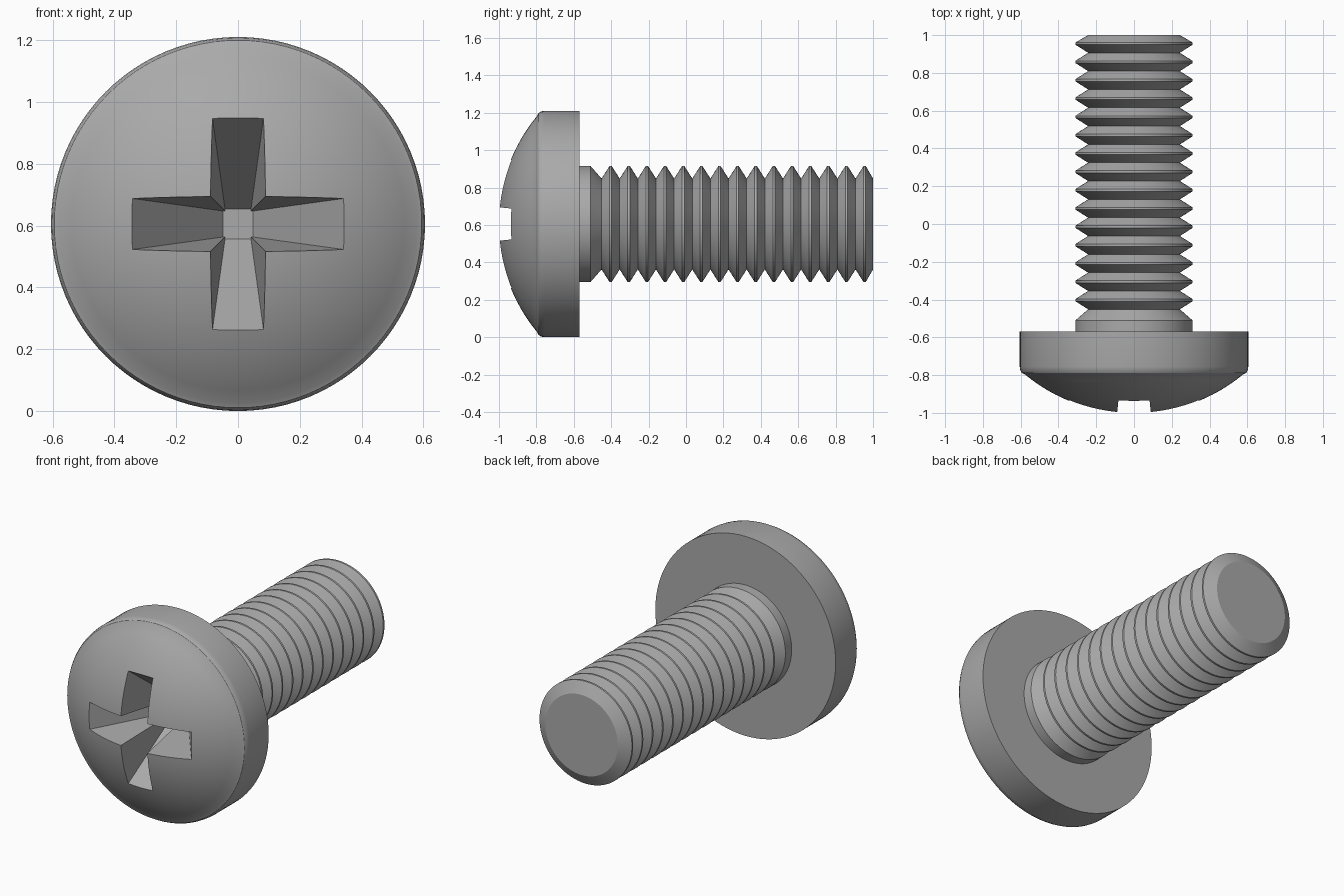
import bpy, bmesh, math
from mathutils import Matrix, Vector

if "Cube" in bpy.data.objects:
    bpy.data.objects.remove(bpy.data.objects["Cube"])

AXIS_Z = 0.605      # height of the screw axis
HEAD_R = 0.605
SEGMENTS = 96

steel = bpy.data.materials.new("grey steel")
steel.diffuse_color = (0.40, 0.40, 0.40, 1)
steel.use_nodes = True
steel.node_tree.nodes["Principled BSDF"].inputs["Base Color"].default_value = steel.diffuse_color


def make_object(name, bm):
    bmesh.ops.recalc_face_normals(bm, faces=bm.faces)
    mesh = bpy.data.meshes.new(name)
    bm.to_mesh(mesh)
    bm.free()
    mesh.materials.append(steel)
    obj = bpy.data.objects.new(name, mesh)
    obj.location.z = AXIS_Z
    bpy.context.collection.objects.link(obj)
    return obj


# Profile as (radius, y), from the domed front to the threaded tip
profile = []
dome_r, apex, rim = 0.908, -1.004, 0.58
for i in range(15):
    r = rim * i / 14
    profile.append((r, apex + dome_r - math.sqrt(dome_r ** 2 - r ** 2)))
profile += [(0.594, -0.788), (0.602, -0.774), (HEAD_R, -0.755),
            (HEAD_R, -0.57),                      # head rim and underside
            (0.31, -0.57), (0.31, -0.51)]         # plain collar
pitch, root, crest = 0.097, 0.243, 0.31
for i in range(15):                               # thread ridges
    y = -0.403 + pitch * i
    profile += [(root, y - pitch / 2), (crest, y - 0.006), (crest, y + 0.006)]
profile += [(root, 1.0), (0, 1.0)]

# Screw body turned around the y axis
bm = bmesh.new()
verts = [bm.verts.new((r, y, 0)) for r, y in profile]
edges = [bm.edges.new(pair) for pair in zip(verts, verts[1:])]
bmesh.ops.spin(bm, geom=verts + edges, cent=(0, 0, 0), axis=(0, 1, 0),
               angle=math.tau, steps=SEGMENTS, use_merge=True)
bmesh.ops.remove_doubles(bm, verts=bm.verts, dist=1e-4)
screw = make_object("screw", bm)


# Tapered cross recess: a cross section lofted from wide front to narrow bottom
def cross_ring(bm, y, length, width):
    ring = []
    for quarter in range(4):
        turn = Matrix.Rotation(quarter * math.pi / 2, 3, 'Y')
        for x, z in ((width, width), (length, width), (length, -width)):
            ring.append(bm.verts.new(turn @ Vector((x, y, z))))
    return ring


bm = bmesh.new()
front = cross_ring(bm, -1.10, 0.469, 0.100)
bottom = cross_ring(bm, -0.55, 0.048, 0.042)
for i in range(12):
    j = (i + 1) % 12
    bm.faces.new((front[i], front[j], bottom[j], bottom[i]))
bm.faces.new(front)
bm.faces.new(bottom)
cutter = make_object("recess_cutter", bm)
cutter.hide_render = True

bpy.context.view_layer.objects.active = screw
screw.select_set(True)
cut = screw.modifiers.new("cross recess", 'BOOLEAN')
cut.operation = 'DIFFERENCE'
cut.solver = 'EXACT'
cut.object = cutter
bpy.ops.object.modifier_apply(modifier=cut.name)
bpy.data.objects.remove(cutter)
bpy.ops.object.shade_smooth_by_angle(angle=math.radians(30))
